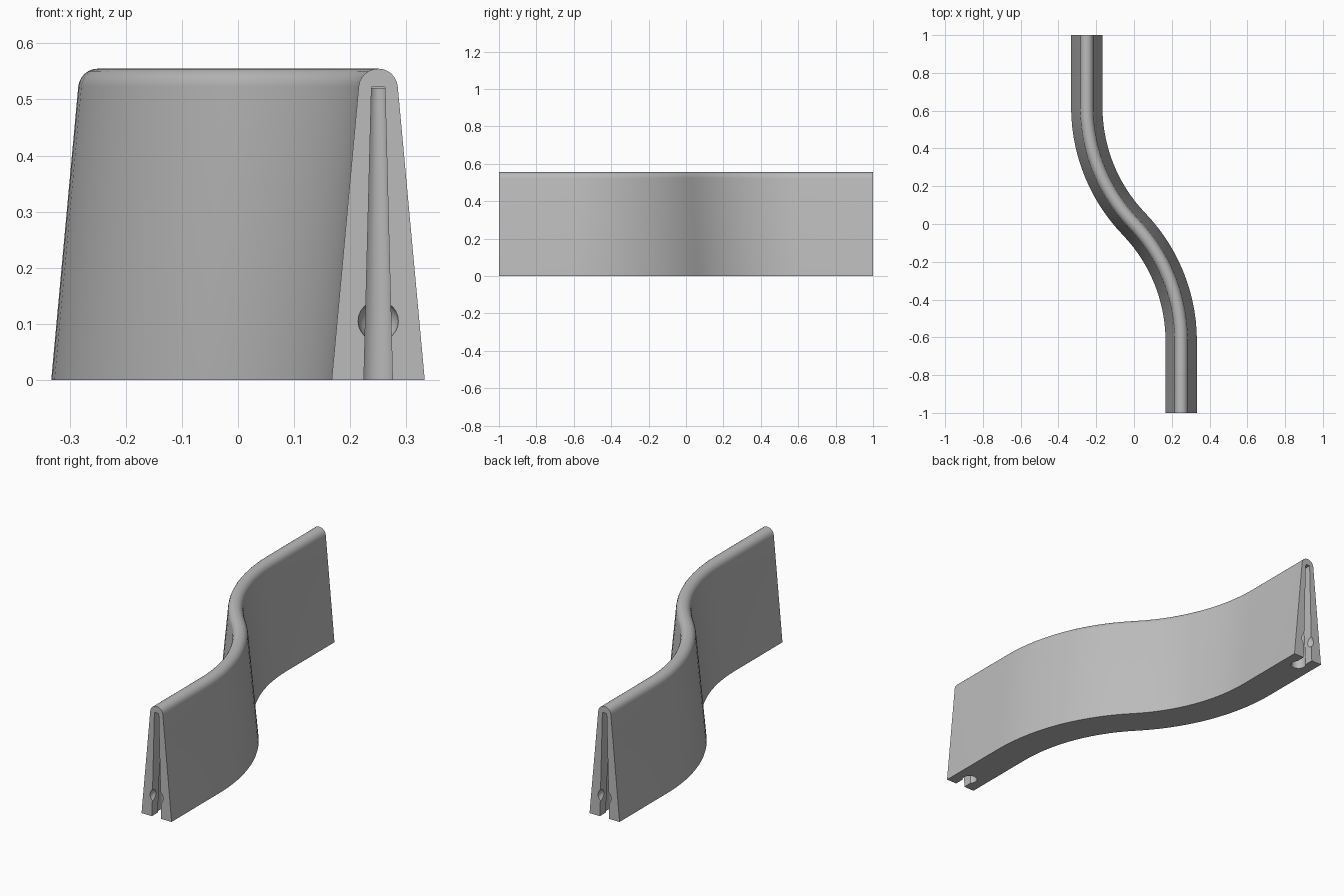
import bpy, bmesh, math
from mathutils import Vector, Matrix

cube = bpy.data.objects.get("Cube")
if cube:
    bpy.data.objects.remove(cube, do_unlink=True)

grey = bpy.data.materials.new("concrete_grey")
grey.use_nodes = True
colour = (0.5, 0.5, 0.5, 1)
grey.diffuse_color = colour
grey.node_tree.nodes["Principled BSDF"].inputs["Base Color"].default_value = colour

OFFSET, BEND = 0.25, 0.62          # sideways shift and bend length of each half
RADIUS = (BEND**2 + OFFSET**2) / (2 * OFFSET)
SWEEP = math.asin(BEND / RADIUS)
STEPS = 14


def make_object(name, bm):
    bmesh.ops.recalc_face_normals(bm, faces=bm.faces[:])
    mesh = bpy.data.meshes.new(name)
    bm.to_mesh(mesh)
    bm.free()
    mesh.materials.append(grey)
    obj = bpy.data.objects.new(name, mesh)
    bpy.context.collection.objects.link(obj)
    return obj


def loft(bm, rings):
    """Skin a list of closed vertex rings and cap both ends."""
    rings = [[bm.verts.new(p) for p in ring] for ring in rings]
    for a, b in zip(rings, rings[1:]):
        for i in range(len(a)):
            j = (i + 1) % len(a)
            bm.faces.new((a[i], a[j], b[j], b[i]))
    bm.faces.new(rings[0])
    bm.faces.new(rings[-1])


# Tapered section with a round crest
FOOT, CREST, HEIGHT = 0.083, 0.035, 0.555
section = [(FOOT, 0)]
for i in range(13):
    a = math.radians(5) + math.radians(170) * i / 12
    section.append((CREST * math.cos(a), HEIGHT - CREST + CREST * math.sin(a)))
section.append((-FOOT, 0))

# S-shaped centre line: straight, arc, opposite arc, straight
half = [(Vector((OFFSET, -1)), 0)]
for i in range(STEPS + 1):
    a = SWEEP * i / STEPS
    half.append((Vector((OFFSET - RADIUS * (1 - math.cos(a)),
                         -BEND + RADIUS * math.sin(a))), a))
path = half + [(-p, a) for p, a in reversed(half[:-1])]

bm = bmesh.new()
loft(bm, [[(p.x + u * math.cos(a), p.y + u * math.sin(a), z) for u, z in section]
          for p, a in path])
barrier = make_object("barrier_wall", bm)


# Joint socket at an end: flared slot, round pocket behind it, ball recess
def socket(name, turn):
    parts = []

    bm = bmesh.new()
    slot = [(0.026, -0.02), (0.012, 0.522), (-0.012, 0.522), (-0.026, -0.02)]
    loft(bm, [[(OFFSET + u, y, z) for u, z in slot] for y in (-1.05, -0.93)])
    parts.append(make_object(name + "_slot_cutter", bm))

    bm = bmesh.new()
    bmesh.ops.create_cone(bm, cap_ends=True, segments=20, radius1=0.036,
                          radius2=0.016, depth=0.54,
                          matrix=Matrix.Translation((OFFSET, -0.93, 0.25)))
    parts.append(make_object(name + "_pocket_cutter", bm))

    bm = bmesh.new()
    bmesh.ops.create_uvsphere(bm, u_segments=24, v_segments=12, radius=0.036,
                              matrix=Matrix.Translation((OFFSET, -1, 0.105)))
    parts.append(make_object(name + "_ball_cutter", bm))

    for cutter in parts:
        cutter.data.transform(Matrix.Rotation(turn, 4, 'Z'))
        cut = barrier.modifiers.new(cutter.name, 'BOOLEAN')
        cut.operation = 'DIFFERENCE'
        cut.solver = 'EXACT'
        cut.object = cutter
    return parts


cutters = socket("front", 0) + socket("back", math.pi)

# Apply the cuts, drop the cutters and smooth the curved faces
bpy.context.view_layer.objects.active = barrier
barrier.select_set(True)
for modifier in list(barrier.modifiers):
    bpy.ops.object.modifier_apply(modifier=modifier.name)
for cutter in cutters:
    bpy.data.objects.remove(cutter, do_unlink=True)
bpy.ops.object.select_all(action='DESELECT')
barrier.select_set(True)
bpy.ops.object.shade_smooth_by_angle(angle=math.radians(30))
